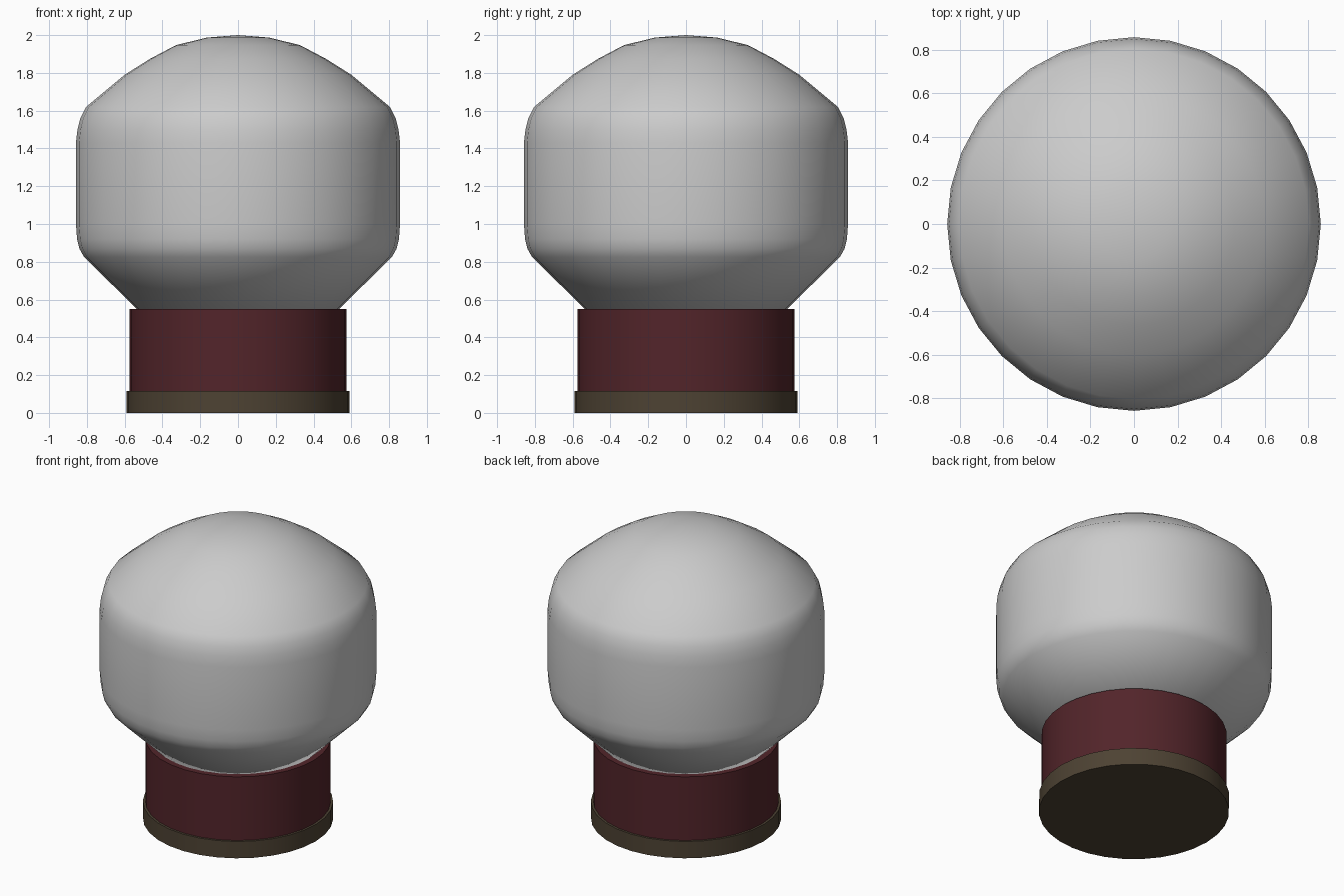
import bpy, bmesh
from math import cos, sin, pi, radians

if "Cube" in bpy.data.objects:
    bpy.data.objects.remove(bpy.data.objects["Cube"])

SIDES = 32


def lathe(name, profile, color=None, angle=40):
    """Spin an (r, z) profile, listed bottom to top, around the z axis."""
    bm = bmesh.new()
    rings = []
    for r, z in profile:
        if r == 0:
            rings.append([bm.verts.new((0, 0, z))] * SIDES)
        else:
            rings.append([bm.verts.new((r * cos(2 * pi * i / SIDES), r * sin(2 * pi * i / SIDES), z))
                          for i in range(SIDES)])
    for a, b in zip(rings, rings[1:]):
        for i in range(SIDES):
            j = (i + 1) % SIDES
            bm.faces.new(list(dict.fromkeys((a[i], a[j], b[j], b[i]))))
    if profile[0][0] > 0:
        bm.faces.new(rings[0][::-1])
    if profile[-1][0] > 0:
        bm.faces.new(rings[-1])
    bmesh.ops.recalc_face_normals(bm, faces=bm.faces)
    mesh = bpy.data.meshes.new(name)
    bm.to_mesh(mesh)
    bm.free()
    obj = bpy.data.objects.new(name, mesh)
    bpy.context.collection.objects.link(obj)
    if color:
        mat = bpy.data.materials.new(name + "_paint")
        mat.diffuse_color = (*color, 1)
        mat.use_nodes = True
        mat.node_tree.nodes["Principled BSDF"].inputs["Base Color"].default_value = mat.diffuse_color
        mesh.materials.append(mat)
    bpy.ops.object.select_all(action='DESELECT')
    obj.select_set(True)
    bpy.context.view_layer.objects.active = obj
    bpy.ops.object.shade_smooth_by_angle(angle=radians(angle))
    return obj


# Base plate
lathe("base_plate", [(0.59, 0), (0.59, 0.115)], (0.075, 0.055, 0.033))

# Collar
lathe("collar", [(0.575, 0.115), (0.575, 0.55)], (0.085, 0.018, 0.023))

# Rounded globe
lathe("globe", [(0.53, 0.545), (0.815, 0.825), (0.84, 0.87), (0.852, 0.92), (0.858, 1.0),
                (0.858, 1.43), (0.85, 1.5), (0.835, 1.56), (0.804, 1.62), (0.6, 1.79),
                (0.465, 1.875), (0.328, 1.947), (0.165, 1.987), (0, 2.0)], angle=60)
